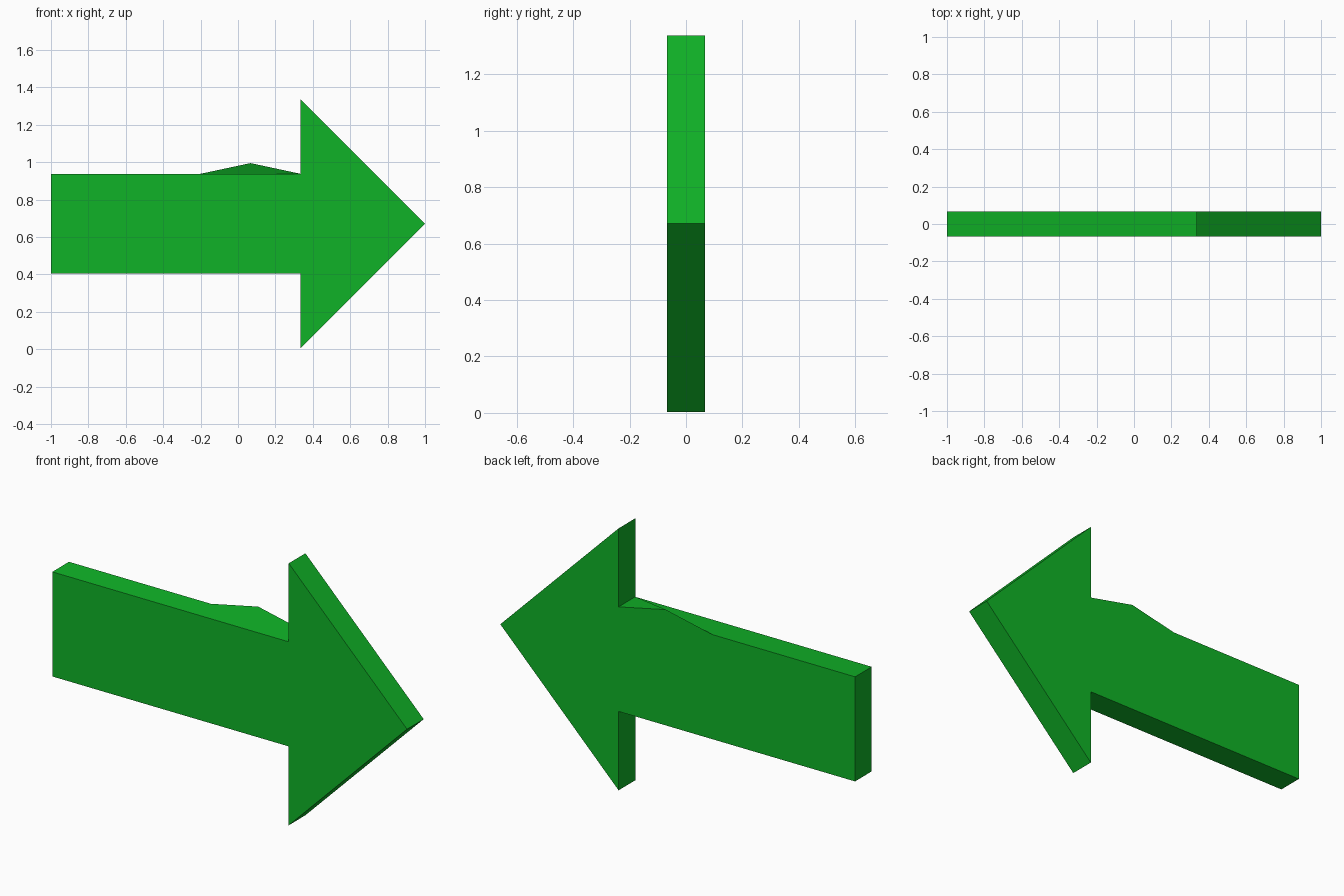
import bpy, bmesh

if "Cube" in bpy.data.objects:
    bpy.data.objects.remove(bpy.data.objects["Cube"])

D = 0.067  # half thickness

# Arrow outline in x, z, starting at the upper left corner
upper_left, upper_neck = (-1, 0.938), (0.333, 0.938)
head = [(0.333, 1.338), (1, 0.671), (0.333, 0.003), (0.333, 0.405), (-1, 0.405)]
bump = [(-0.2, 0.938), (0.067, 0.995)]  # raised only along the rear top edge

bm = bmesh.new()
ring = lambda pts, y: [bm.verts.new((x, y, z)) for x, z in pts]
front = ring([upper_left, upper_neck] + head, -D)
back = ring([upper_left, upper_neck] + head, D)
rear_bump = ring(bump, D)

# Front and rear faces
bm.faces.new(front)
bm.faces.new([back[0]] + rear_bump + back[1:])
# Shaft top with the bump along its rear edge
bm.faces.new([front[0], front[1], back[1]] + rear_bump[::-1] + [back[0]])
# Remaining rim
for i in range(1, 7):
    j = (i + 1) % 7
    bm.faces.new((front[i], front[j], back[j], back[i]))
bmesh.ops.recalc_face_normals(bm, faces=bm.faces)

mesh = bpy.data.meshes.new("arrow")
bm.to_mesh(mesh)
bm.free()
arrow = bpy.data.objects.new("arrow", mesh)
bpy.context.collection.objects.link(arrow)

# Green paint
green = bpy.data.materials.new("green")
green.diffuse_color = (0.005, 0.45, 0.02, 1)
green.use_nodes = True
green.node_tree.nodes["Principled BSDF"].inputs["Base Color"].default_value = green.diffuse_color
mesh.materials.append(green)
